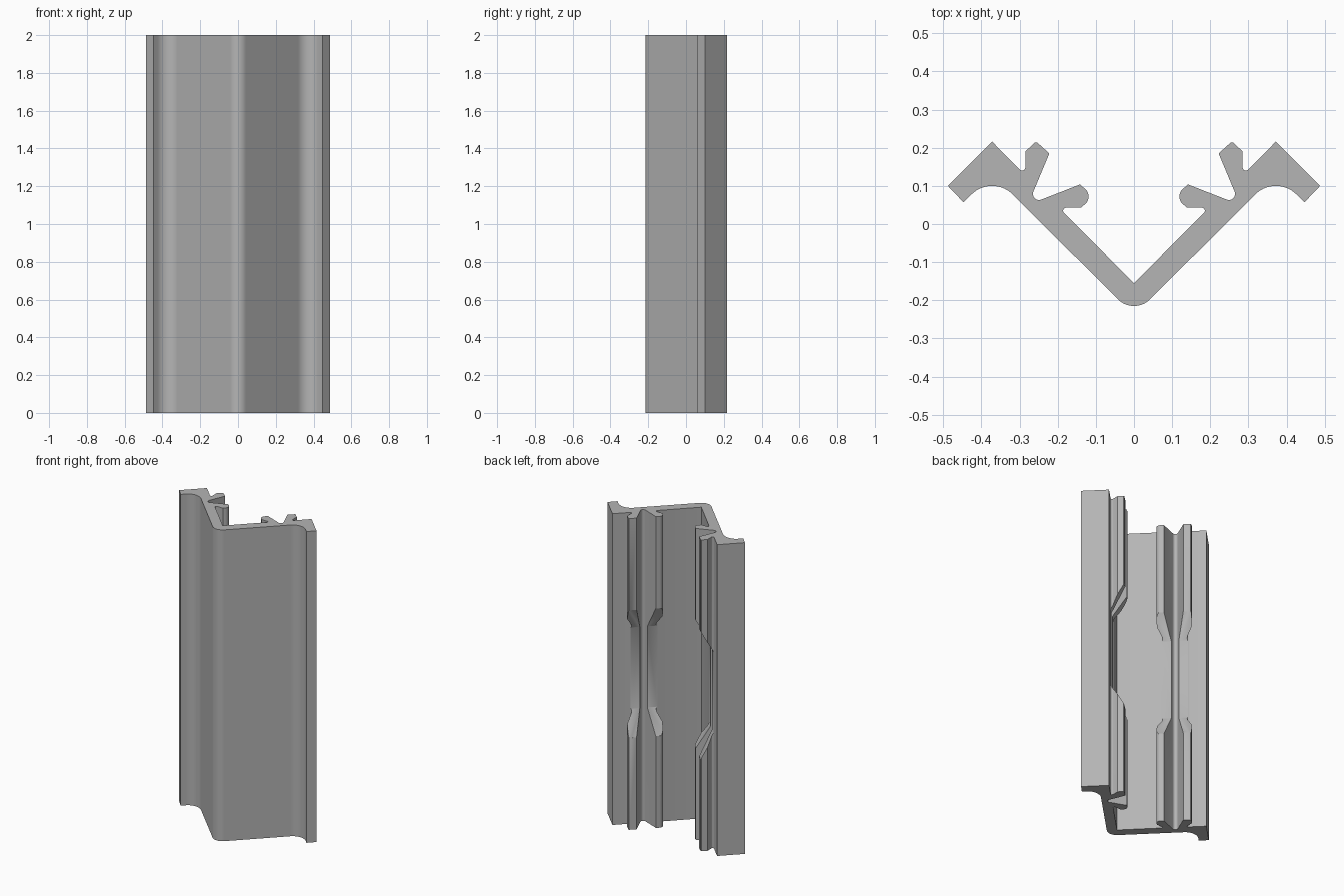
import bpy
import bmesh
from math import cos, sin, radians, sqrt

if "Cube" in bpy.data.objects:
    bpy.data.objects.remove(bpy.data.objects["Cube"], do_unlink=True)

HEIGHT = 2.0
WALL = 0.155          # inner wall line is y = x - WALL

metal = bpy.data.materials.new("grey_metal")
metal.use_nodes = True
grey = (0.46, 0.46, 0.46, 1)
metal.diffuse_color = grey
metal.node_tree.nodes["Principled BSDF"].inputs["Base Color"].default_value = grey


def arc(cx, cy, r, a0, a1, n):
    """Points on an arc, angles in degrees."""
    angles = [radians(a0 + (a1 - a0) * i / n) for i in range(n + 1)]
    return [(cx + r * cos(a), cy + r * sin(a)) for a in angles]


def prism(name, lower, offset):
    """Solid swept from a closed loop of 3D points along an offset."""
    bm = bmesh.new()
    face = bm.faces.new([bm.verts.new(p) for p in lower])
    out = bmesh.ops.extrude_face_region(bm, geom=[face])
    moved = [g for g in out["geom"] if isinstance(g, bmesh.types.BMVert)]
    bmesh.ops.translate(bm, verts=moved, vec=offset)
    bmesh.ops.recalc_face_normals(bm, faces=bm.faces)
    mesh = bpy.data.meshes.new(name)
    bm.to_mesh(mesh)
    bm.free()
    obj = bpy.data.objects.new(name, mesh)
    bpy.context.collection.objects.link(obj)
    mesh.materials.append(metal)
    return obj


# Half cross-section: rounded corner, wall, cove, flange, then two clip prongs
half = arc(0, -WALL, 0.06, -90, -45, 6)
half += arc(0.372, 0.023, 0.077, 135, 45, 14)
half += [(0.447, 0.057), (0.488, 0.1), (0.372, 0.216)]
half += arc(0.293, 0.148, 0.008, -45, -180, 5)
half += [(0.285, 0.19), (0.260, 0.214), (0.254, 0.214), (0.222, 0.185)]
half += arc(0.249, 0.079, 0.016, 22, -111, 8)
half += [(0.141, 0.104)]
half += arc(0.146, 0.072, 0.027, 145, 245, 7)
half += [(0.138, 0.043)]
half += arc(0.178, 0.035, 0.008, 90, -45, 5)
half += [(0, -WALL)]
profile = half + [(-x, y) for x, y in reversed(half[1:-1])]
body = prism("angle_extrusion", [(x, y, 0) for x, y in profile], (0, 0, HEIGHT))

# Middle gap in the clip prongs, flared outward from the wall
def place(side, along, depth, z):
    """Point from distance along the wall and height above its inner face."""
    n = depth - WALL / sqrt(2)
    return (side * (along - n) / sqrt(2), (along + n) / sqrt(2), z)


for side, label in ((1, "left"), (-1, "right")):
    section = []
    for depth, gap in ((0.0005, 0.26), (0.082, 0.41), (0.15, 0.41)):
        section.append((depth, gap))
    loop = [(d, 1 + g) for d, g in section] + [(d, 1 - g) for d, g in reversed(section)]
    start = [place(side, 0.1, d, z) for d, z in loop]
    step = (side * 0.27 / sqrt(2), 0.27 / sqrt(2), 0)
    cutter = prism(label + "_gap_cutter", start, step)
    cutter.hide_render = True
    mod = body.modifiers.new(label + "_gap", "BOOLEAN")
    mod.operation = "DIFFERENCE"
    mod.solver = "EXACT"
    mod.object = cutter
    bpy.context.view_layer.objects.active = body
    bpy.ops.object.modifier_apply(modifier=mod.name)
    bpy.data.objects.remove(cutter, do_unlink=True)

# Smooth the rounded strips and keep the edges crisp
bpy.ops.object.select_all(action="DESELECT")
body.select_set(True)
bpy.context.view_layer.objects.active = body
bpy.ops.object.shade_smooth_by_angle(angle=radians(30))
